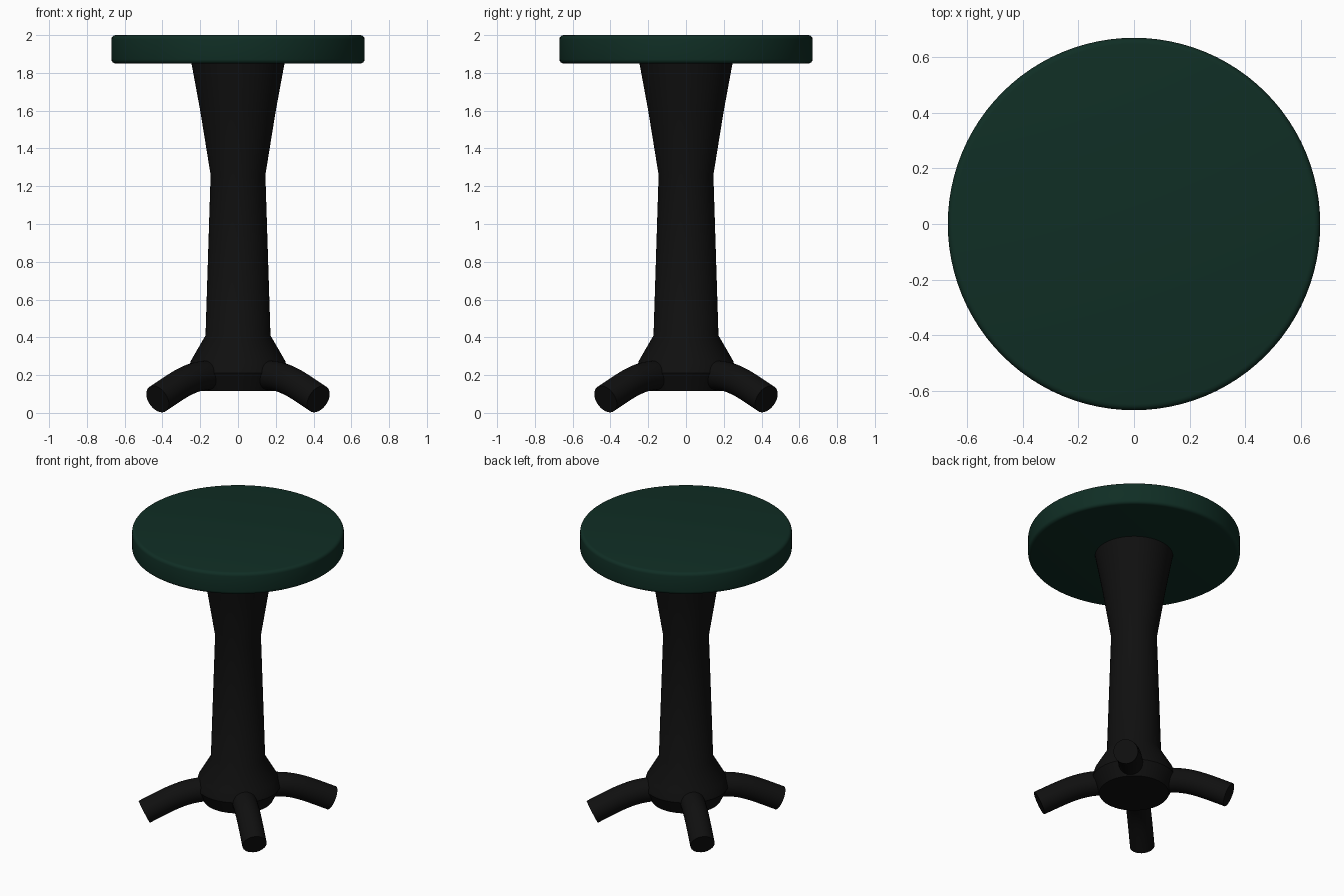
import bpy
import bmesh
from math import radians, sin, cos, tau, pi
from mathutils import Vector, Matrix

cube = bpy.data.objects.get("Cube")
if cube:
    bpy.data.objects.remove(cube, do_unlink=True)


def make_material(name, rgb):
    mat = bpy.data.materials.new(name)
    mat.use_nodes = True
    color = (*rgb, 1.0)
    mat.diffuse_color = color
    shader = next(n for n in mat.node_tree.nodes if n.type == "BSDF_PRINCIPLED")
    shader.inputs["Base Color"].default_value = color
    return mat


def loft(name, rings, mat):
    """Skin a list of equal-sized point rings and cap both ends."""
    bm = bmesh.new()
    loops = [[bm.verts.new(p) for p in ring] for ring in rings]
    count = len(loops[0])
    for low, high in zip(loops, loops[1:]):
        for i in range(count):
            j = (i + 1) % count
            bm.faces.new((low[i], low[j], high[j], high[i]))
    bm.faces.new(loops[0])
    bm.faces.new(loops[-1])
    bmesh.ops.recalc_face_normals(bm, faces=bm.faces)
    mesh = bpy.data.meshes.new(name)
    bm.to_mesh(mesh)
    bm.free()
    mesh.materials.append(mat)
    obj = bpy.data.objects.new(name, mesh)
    bpy.context.collection.objects.link(obj)
    bpy.ops.object.select_all(action="DESELECT")
    obj.select_set(True)
    bpy.context.view_layer.objects.active = obj
    bpy.ops.object.shade_smooth_by_angle(angle=radians(30))
    return obj


def circle(radius, z, sides):
    return [(radius * cos(tau * i / sides), radius * sin(tau * i / sides), z)
            for i in range(sides)]


def turned(name, profile, sides, mat):
    return loft(name, [circle(r, z, sides) for r, z in profile], mat)


green = make_material("dark green", (0.005, 0.027, 0.018))
black = make_material("black", (0.005, 0.005, 0.005))

# Round seat with rounded rims
SEAT_R, SEAT_BOTTOM, SEAT_TOP, RIM = 0.67, 1.85, 2.0, 0.022
arc = [i * pi / 8 for i in range(5)]
seat_profile = [(SEAT_R - RIM + RIM * sin(a), SEAT_BOTTOM + RIM - RIM * cos(a)) for a in arc]
seat_profile += [(SEAT_R - RIM + RIM * cos(a), SEAT_TOP - RIM + RIM * sin(a)) for a in arc]
turned("seat", seat_profile, 96, green)

# Flared column with a tapered foot
turned("column", [(0.22, 0.115), (0.267, 0.21), (0.25, 0.275), (0.172, 0.41),
                  (0.145, 1.26), (0.2, 1.6), (0.248, 1.86)], 48, black)

# Four bent tube feet on the diagonals
LEG_R, SIDES, STEPS = 0.078, 24, 12
start, bend_a, bend_b, end = [Vector((r, 0, z)) for r, z in
                              ((0.16, 0.2), (0.34, 0.205), (0.41, 0.165), (0.602, 0.073))]
leg_rings = []
for s in range(STEPS + 1):
    t = s / STEPS
    u = 1 - t
    centre = u**3 * start + 3 * u * u * t * bend_a + 3 * u * t * t * bend_b + t**3 * end
    along = (u * u * (bend_a - start) + 2 * u * t * (bend_b - bend_a)
             + t * t * (end - bend_b)).normalized()
    side = Vector((0, 1, 0))
    up = along.cross(side)
    leg_rings.append([centre + LEG_R * (cos(tau * i / SIDES) * side + sin(tau * i / SIDES) * up)
                      for i in range(SIDES)])

for index, name in enumerate(("back_left", "back_right", "front_right", "front_left")):
    turn = Matrix.Rotation(radians(45 + 90 * index), 3, "Z")
    loft(name + "_foot", [[turn @ p for p in ring] for ring in leg_rings], black)
